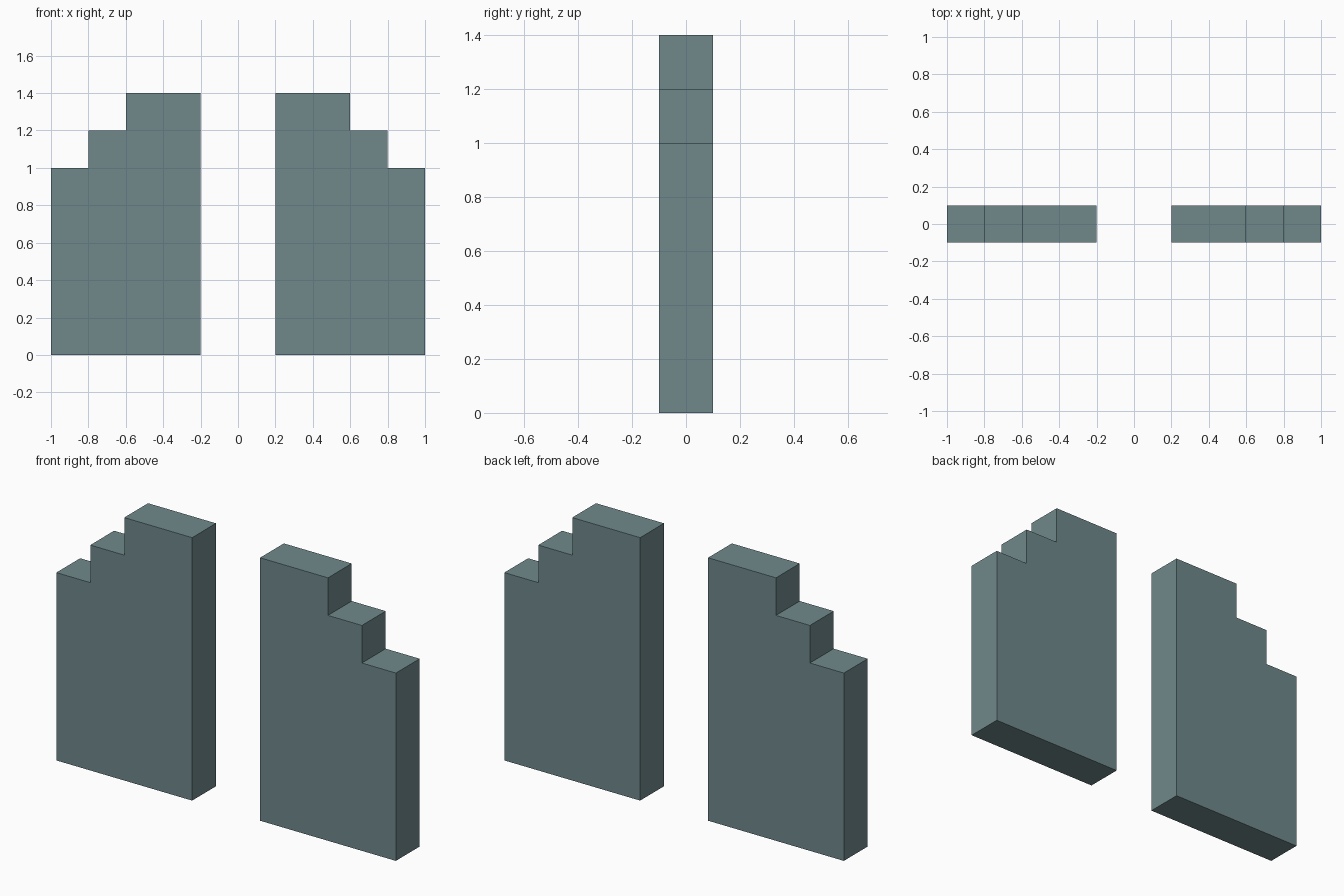
import bpy
import bmesh

if "Cube" in bpy.data.objects:
    bpy.data.objects.remove(bpy.data.objects["Cube"])

HALF_DEPTH = 0.1

mat = bpy.data.materials.new("grey_teal")
mat.diffuse_color = (0.16, 0.25, 0.26, 1.0)
mat.use_nodes = True
mat.node_tree.nodes["Principled BSDF"].inputs["Base Color"].default_value = mat.diffuse_color

# Stepped outline (x, z) of the right-hand wall
PROFILE = [(0.2, 0), (1.0, 0), (1.0, 1.0), (0.8, 1.0),
           (0.8, 1.2), (0.6, 1.2), (0.6, 1.4), (0.2, 1.4)]


def stepped_wall(name, side):
    """Extrude the outline through the wall depth; side mirrors it in x."""
    bm = bmesh.new()
    face = bm.faces.new([bm.verts.new((side * x, -HALF_DEPTH, z)) for x, z in PROFILE])
    ext = bmesh.ops.extrude_face_region(bm, geom=[face], use_keep_orig=True)
    verts = [g for g in ext["geom"] if isinstance(g, bmesh.types.BMVert)]
    bmesh.ops.translate(bm, verts=verts, vec=(0, 2 * HALF_DEPTH, 0))
    bmesh.ops.recalc_face_normals(bm, faces=bm.faces)
    mesh = bpy.data.meshes.new(name)
    bm.to_mesh(mesh)
    bm.free()
    mesh.materials.append(mat)
    obj = bpy.data.objects.new(name, mesh)
    bpy.context.collection.objects.link(obj)


# Two mirrored walls with a gap between them
stepped_wall("left_stepped_wall", -1)
stepped_wall("right_stepped_wall", 1)
